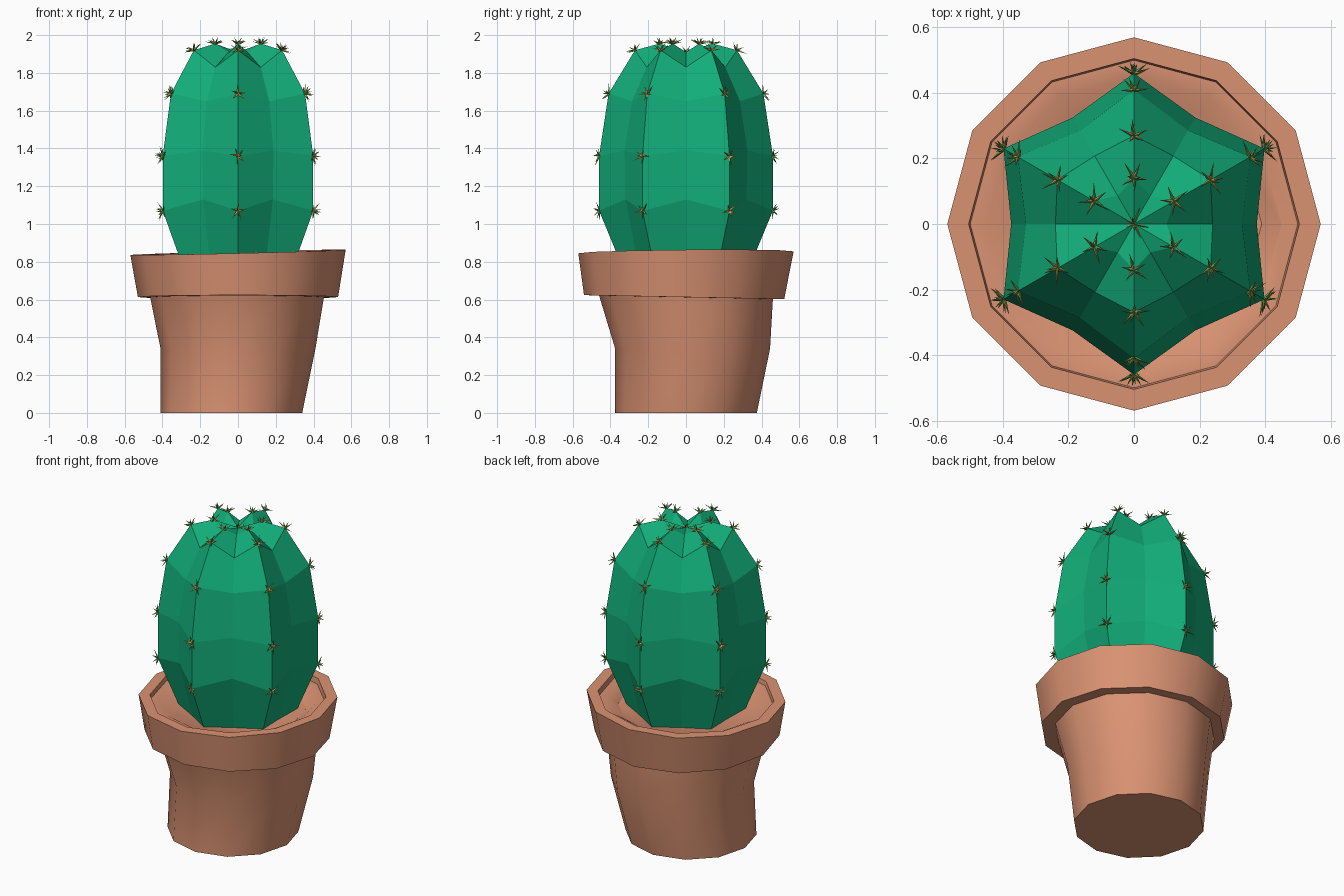
import bpy, bmesh, math, random
from mathutils import Vector, Matrix

random.seed(4)
cube = bpy.data.objects.get("Cube")
if cube:
    bpy.data.objects.remove(cube, do_unlink=True)


def material(name, rgb):
    m = bpy.data.materials.new(name)
    m.use_nodes = True
    m.diffuse_color = (*rgb, 1)
    m.node_tree.nodes["Principled BSDF"].inputs["Base Color"].default_value = (*rgb, 1)
    return m


TERRACOTTA = material("terracotta", (0.70, 0.29, 0.17))
GREEN = material("cactus_green", (0.006, 0.42, 0.19))
SPINE_YELLOW = material("spine_yellow", (0.50, 0.36, 0.07))
SPINE_GREEN = material("spine_green", (0.16, 0.42, 0.10))


def make_object(name, bm, *materials):
    mesh = bpy.data.meshes.new(name)
    bm.to_mesh(mesh)
    bm.free()
    for m in materials:
        mesh.materials.append(m)
    obj = bpy.data.objects.new(name, mesh)
    bpy.context.collection.objects.link(obj)
    return obj


def skin(bm, rings):
    """Bridge consecutive rings of vertices with quads."""
    for low, high in zip(rings, rings[1:]):
        n = len(low)
        for i in range(n):
            j = (i + 1) % n
            bm.faces.new((low[i], low[j], high[j], high[i]))


SIDES = 12
ANGLES = [math.tau * i / SIDES for i in range(SIDES)]

# Pot: radius, height, centre x, centre y, tilt along x, tilt along y
POT = [
    (0.375, 0.00, -0.035, 0, 0, 0),
    (0.41, 0.34, 0, 0.035, 0, 0),
    (0.46, 0.612, -0.005, 0, 0, -0.02),
    (0.53, 0.613, 0, -0.01, 0, -0.02),
    (0.57, 0.85, 0, 0, 0.024, 0.009),
    (0.505, 0.85, 0, 0, 0.024, 0.009),
    (0.50, 0.82, 0, 0, 0.02, 0),
    (0.45, 0.82, 0, 0, 0.02, 0),
    (0.39, 0.785, 0, 0, 0, 0),
]
bm = bmesh.new()
rings = []
for r, z, cx, cy, tx, ty in POT:
    ring = []
    for a in ANGLES:
        x, y = r * math.cos(a), r * math.sin(a)
        ring.append(bm.verts.new((cx + x, cy + y, z + tx * x + ty * y)))
    rings.append(ring)
skin(bm, rings)
bm.faces.new(rings[0][::-1])   # base
bm.faces.new(rings[-1])        # soil level
pot = make_object("pot", bm, TERRACOTTA)
bpy.ops.object.select_all(action="DESELECT")
pot.select_set(True)
bpy.context.view_layer.objects.active = pot
bpy.ops.object.shade_smooth_by_angle(angle=math.radians(35))

# Cactus body: ridge radius, ridge height, valley radius, valley height
BODY = [
    (0.34, 0.78, 0.29, 0.78),
    (0.46, 1.07, 0.37, 1.13),
    (0.46, 1.36, 0.375, 1.39),
    (0.41, 1.69, 0.33, 1.65),
    (0.27, 1.92, 0.24, 1.83),
    (0.14, 1.955, 0.10, 1.91),
]
bm = bmesh.new()
rings = []
for ridge_r, ridge_z, valley_r, valley_z in BODY:
    ring = []
    for i, a in enumerate(ANGLES):
        r, z = (ridge_r, ridge_z) if i % 2 else (valley_r, valley_z)
        ring.append(bm.verts.new((r * math.cos(a), r * math.sin(a), z)))
    rings.append(ring)
skin(bm, rings)
crown = bm.verts.new((0, 0, 1.91))
for i in range(SIDES):
    bm.faces.new((rings[-1][i], rings[-1][(i + 1) % SIDES], crown))
bm.faces.new(rings[0][::-1])
bm.normal_update()

# Spine clusters sit on every ridge corner and on the crown
spots = [(v.co.copy(), v.normal.copy()) for ring in rings[1:] for v in ring[1::2]]
spots.append((crown.co.copy(), Vector((0, 0, 1))))
make_object("cactus_body", bm, GREEN)


def add_spike(bm, base, direction, outward, length):
    """Thin three-sided thorn, yellow on the face turned away from the cactus."""
    turn = direction.to_track_quat("Z", "Y").to_matrix().to_4x4()
    place = Matrix.Translation(base + direction * length / 2) @ turn
    made = bmesh.ops.create_cone(bm, cap_ends=True, segments=3, radius1=0.007,
                                 radius2=0, depth=length, matrix=place)
    for f in {f for v in made["verts"] for f in v.link_faces}:
        f.normal_update()
        f.material_index = 0 if f.normal.dot(outward) > 0.5 else 1


bm = bmesh.new()
for point, normal in spots:
    side = normal.orthogonal().normalized()
    start = random.uniform(0, math.tau)
    for k in range(7):
        # Five low thorns around two steeper ones
        low = k < 5
        around = start + math.tau * k / (5 if low else 2) + random.uniform(-0.25, 0.25)
        lift = math.radians(random.uniform(10, 30) if low else 58)
        flat = Matrix.Rotation(around, 3, normal) @ side
        direction = flat * math.cos(lift) + normal * math.sin(lift)
        add_spike(bm, point - normal * 0.002, direction, normal,
                  random.uniform(0.045, 0.06) if low else 0.042)
make_object("spines", bm, SPINE_YELLOW, SPINE_GREEN)
